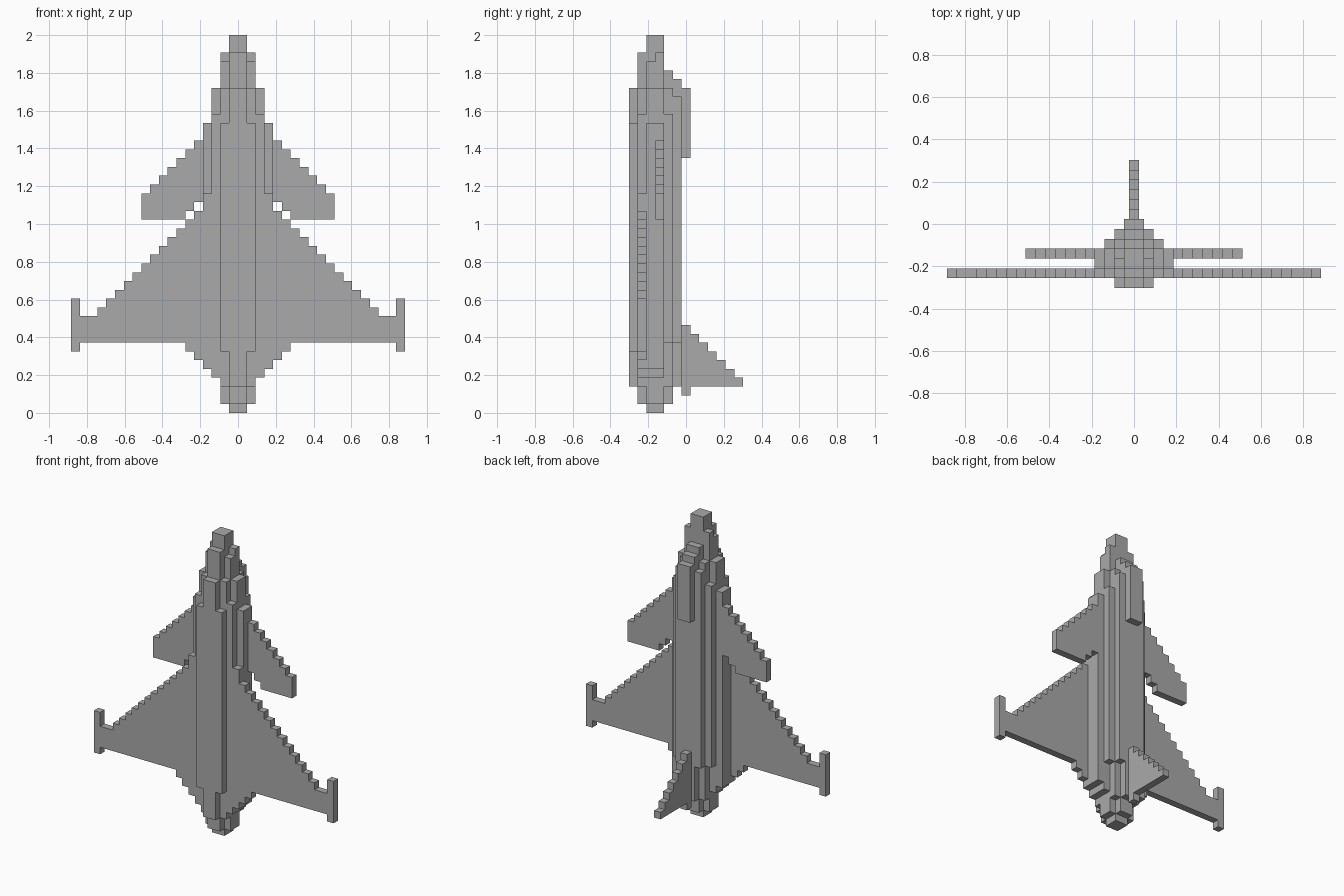
import bpy, bmesh, math
from mathutils import Vector

if "Cube" in bpy.data.objects:
    bpy.data.objects.remove(bpy.data.objects["Cube"])

S = 2 / 43          # edge length of one block
grey = bpy.data.materials.new("hull_grey")
grey.diffuse_color = (0.4, 0.4, 0.4, 1)
grey.use_nodes = True
grey.node_tree.nodes["Principled BSDF"].inputs["Base Color"].default_value = grey.diffuse_color

DIRS = [(1, 0, 0), (-1, 0, 0), (0, 1, 0), (0, -1, 0), (0, 0, 1), (0, 0, -1)]
occupied = set()    # all aligned blocks, used to skip hidden faces


def column(k, j, z0, z1):
    """Mirrored pair of block columns: k-th from the centre, layer j in depth."""
    return {(x, j, z) for x in (k - 1, -k) for z in range(z0, z1)}


def build(name, cells, neighbours, x_shift=0.0):
    """Skin a set of blocks with its exposed faces, then merge flat areas."""
    bm = bmesh.new()
    for c in sorted(cells):
        for d in DIRS:
            if tuple(a + b for a, b in zip(c, d)) in neighbours:
                continue
            n = Vector(d)
            u = Vector((d[1], d[2], d[0]))
            v = n.cross(u)
            mid = Vector(c) + Vector((0.5, 0.5, 0.5)) + n * 0.5
            quad = [mid + (u * a + v * b) * 0.5
                    for a, b in ((-1, -1), (1, -1), (1, 1), (-1, 1))]
            bm.faces.new([bm.verts.new(((p.x + x_shift) * S, (p.y - 6.5) * S, p.z * S))
                          for p in quad])
    bmesh.ops.remove_doubles(bm, verts=bm.verts, dist=S * 0.01)
    bmesh.ops.dissolve_limit(bm, angle_limit=math.radians(1),
                             verts=bm.verts, edges=bm.edges)
    me = bpy.data.meshes.new(name)
    bm.to_mesh(me)
    bm.free()
    me.materials.append(grey)
    ob = bpy.data.objects.new(name, me)
    bpy.context.collection.objects.link(ob)


# Fuselage: for every depth layer, (bottom, top) of each column from the centre out
layers = [
    [(3, 37), (7, 33)],
    [(1, 41), (3, 37), (4, 34), (5, 25)],
    [(0, 43), (1, 40), (4, 37), (5, 33)],
    [(0, 43), (1, 41), (4, 37), (5, 33)],
    [(1, 39), (3, 37), (8, 34)],
    [(3, 38), (8, 36)],
]
fuselage = set()
for j, cols in enumerate(layers):
    for k, (a, b) in enumerate(cols, 1):
        fuselage |= column(k, j, a, b)

# Canopy on the back of the nose
canopy = column(1, 6, 29, 37)

# Delta wings with tip pods
wings = column(19, 1, 7, 13)
for k in range(5, 19):
    wings |= column(k, 1, min(k + 1, 8), max(28 - k, 11))

# Canards
canards = set()
for k in range(5, 12):
    canards |= column(k, 3, {5: 24, 6: 23}.get(k, 22), 36 - k)

# Tail fin, one block thick and centred
fin = {(0, 6 + m, z) for m in range(7) for z in range(2 if m == 0 else 3, 10 - m)}

occupied = fuselage | canopy | wings | canards
for name, cells in (("fuselage", fuselage), ("canopy", canopy),
                    ("wings", wings), ("canards", canards)):
    build(name, cells, occupied)
build("tail_fin", fin, fin, -0.5)
